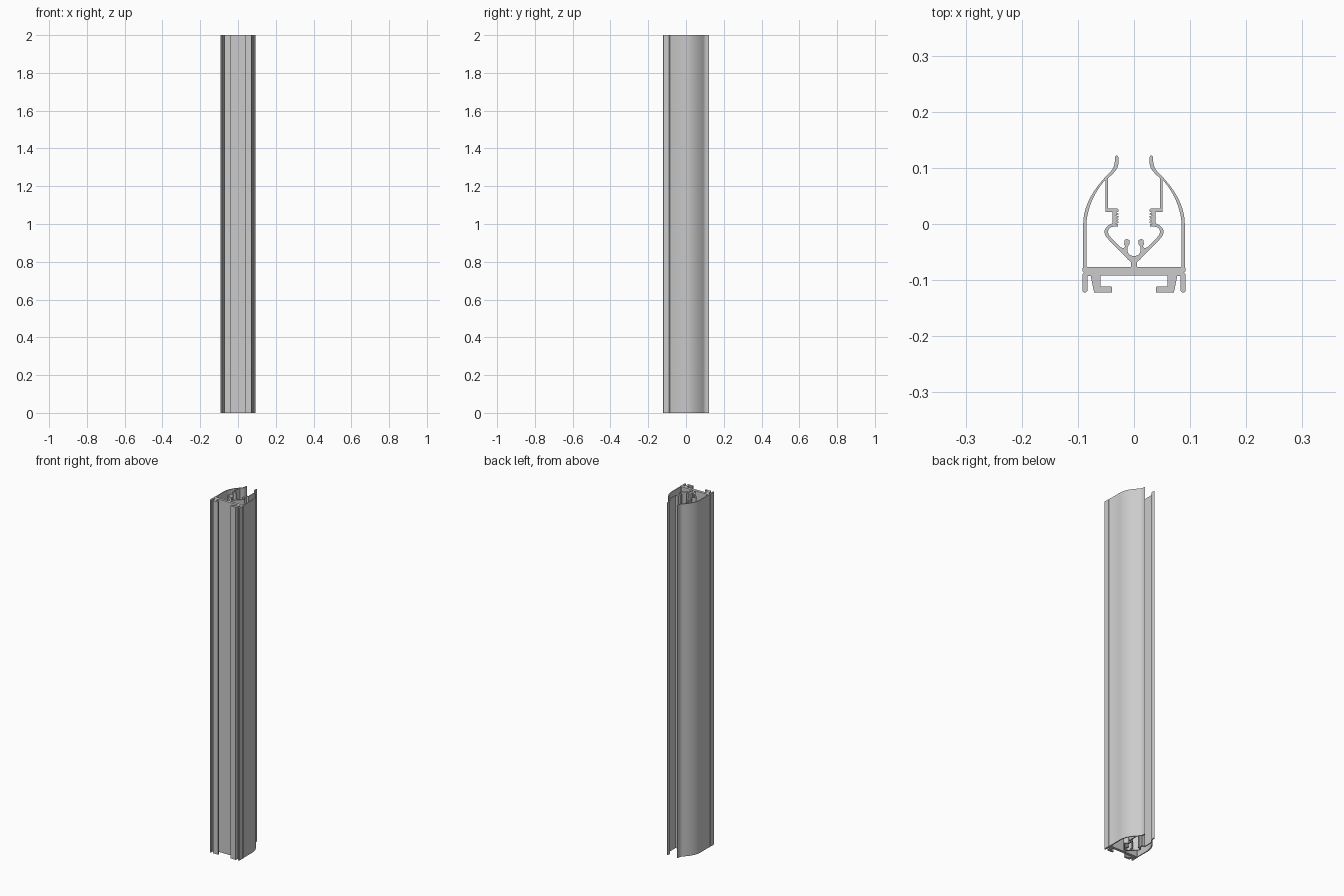
import bpy, bmesh
from mathutils import Vector

if "Cube" in bpy.data.objects:
    bpy.data.objects.remove(bpy.data.objects["Cube"])

LENGTH = 2.0


def bez(a, b, c, n=10):
    """Points along a quadratic curve from a to c."""
    a, b, c = Vector(a), Vector(b), Vector(c)
    pts = []
    for i in range(n + 1):
        t = i / n
        p = a * (1 - t) ** 2 + b * 2 * t * (1 - t) + c * t * t
        pts.append((p.x, p.y))
    return pts


def mirror(pts):
    return [(-x, y) for x, y in reversed(pts)]


# right half of the outline, from bottom centre round to channel floor
half = [(0, -.092), (.060, -.092)]
# inward lip under the base plate
half += [(.060, -.111), (.041, -.111), (.039, -.113), (.039, -.1225),
         (.071, -.1225), (.077, -.093)]
# outer leg with rounded foot and groove
half += [(.083, -.093), (.083, -.119)]
half += bez((.083, -.119), (.0875, -.126), (.092, -.119), 6)
half += [(.092, -.090), (.089, -.087), (.092, -.084), (.092, -.080), (.0905, -.077)]
# bowed side wall and neck
half += bez((.0905, 0), (.0905, .044), (.046, .089), 16)
half += bez((.044, .091), (.033, .101), (.034, .119), 8)
half += bez((.034, .119), (.031, .126), (.028, .119), 6)
half += bez((.028, .107), (.028, .097), (.046, .082), 8)
# inner wall and shelf
half += [(.046, .028), (.030, .028), (.028, .026)]
# gripping teeth
for i in range(5):
    y = .022 - i * .005
    half += [(.028, y), (.032, y - .0015), (.028, y - .003)]
# rounded pocket and sloping floor
half += [(.029, -.0045), (.040, -.005)]
half += bez((.040, -.005), (.050, -.010), (.044, -.021), 8)
half += [(.0235, -.042), (.018, -.043)]
# screw boss
half += [(.016, -.040), (.0175, -.036), (.017, -.029)]
half += bez((.017, -.029), (.0125, -.025), (.008, -.029), 4)
half += [(.008, -.036), (.012, -.041)]
half += bez((.012, -.041), (.013, -.057), (0, -.057), 8)
outline = half + mirror(half[1:-1])

# hollow chamber between side wall and channel
chamber = [(.005, -.077), (.083, -.077), (.085, -.075)]
chamber += bez((.085, 0), (.082, .042), (.052, .078), 16)
chamber += [(.051, .076), (.051, .021), (.038, .021), (.038, .001), (.041, 0)]
chamber += bez((.041, 0), (.060, -.009), (.048, -.025), 8)
chamber += [(.010, -.064), (.005, -.068)]

# extruded profile
curve = bpy.data.curves.new("profile", 'CURVE')
curve.dimensions = '2D'
curve.fill_mode = 'BOTH'
curve.extrude = LENGTH / 2
for loop in (outline, chamber, mirror(chamber)):
    clean = [p for i, p in enumerate(loop)
             if (Vector(p) - Vector(loop[i - 1])).length > 1e-5]
    s = curve.splines.new('POLY')
    s.points.add(len(clean) - 1)
    for pt, (x, y) in zip(s.points, clean):
        pt.co = (x, y, 0, 1)
    s.use_cyclic_u = True

rail = bpy.data.objects.new("extruded_rail", curve)
bpy.context.collection.objects.link(rail)
bpy.context.view_layer.objects.active = rail
rail.select_set(True)
bpy.ops.object.convert(target='MESH')
rail = bpy.context.object

# weld caps to walls and stand on the ground
bm = bmesh.new()
bm.from_mesh(rail.data)
bmesh.ops.remove_doubles(bm, verts=bm.verts, dist=1e-5)
bmesh.ops.translate(bm, verts=bm.verts, vec=(0, 0, LENGTH / 2))
bmesh.ops.recalc_face_normals(bm, faces=bm.faces)
bm.to_mesh(rail.data)
bm.free()
bpy.ops.object.shade_smooth_by_angle()
